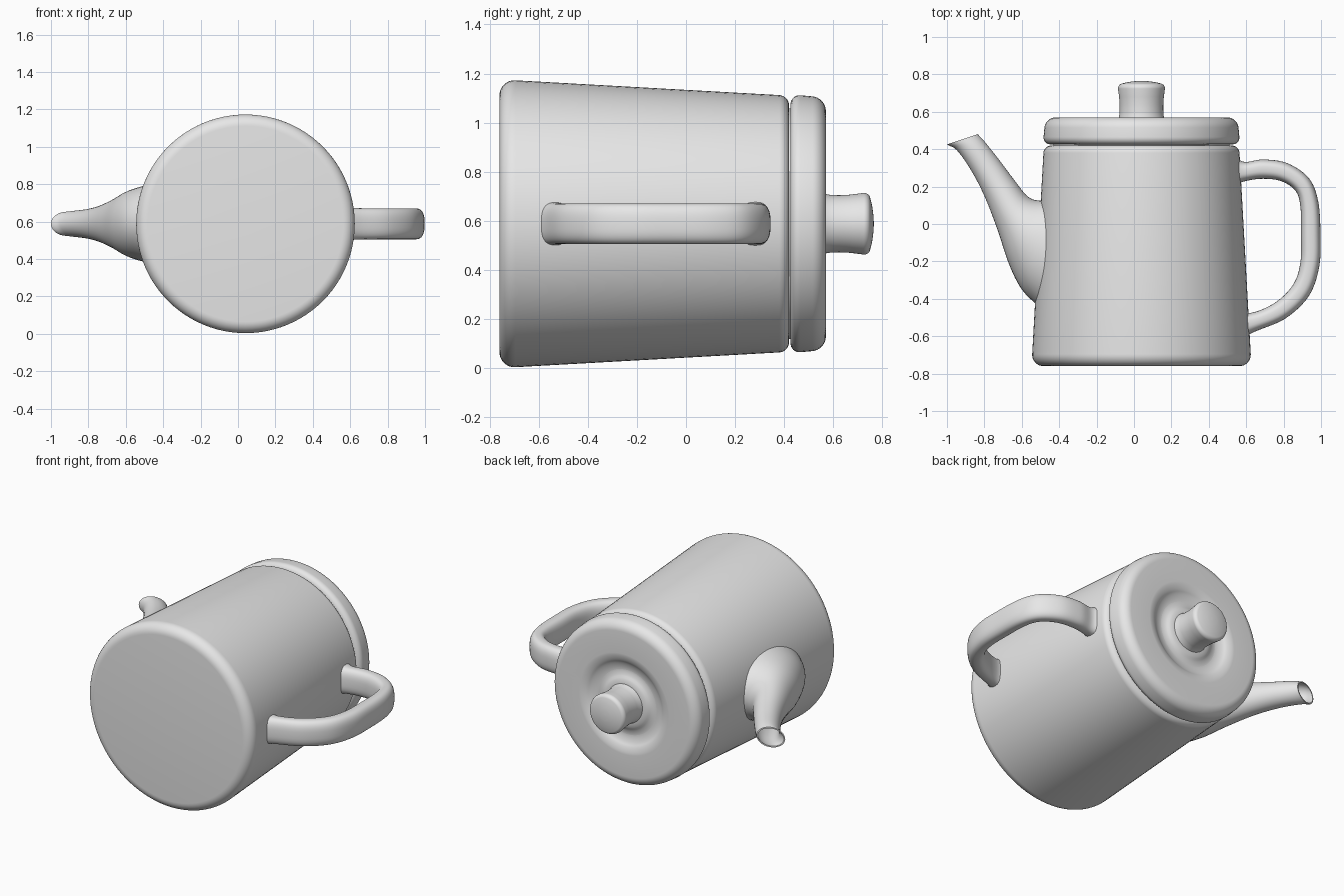
import bpy
import bmesh
from math import cos, sin, pi, radians, copysign
from mathutils import Vector

cube = bpy.data.objects.get("Cube")
if cube:
    bpy.data.objects.remove(cube, do_unlink=True)

CX, CZ = 0.04, 0.588   # axis of the pot, running along y

grey = bpy.data.materials.new("plain_grey")
grey.use_nodes = True
grey.diffuse_color = (0.8, 0.8, 0.8, 1)
grey.node_tree.nodes["Principled BSDF"].inputs["Base Color"].default_value = (0.8, 0.8, 0.8, 1)


def finish(name, bm, angle=40):
    bmesh.ops.recalc_face_normals(bm, faces=bm.faces)
    mesh = bpy.data.meshes.new(name)
    bm.to_mesh(mesh)
    bm.free()
    mesh.materials.append(grey)
    obj = bpy.data.objects.new(name, mesh)
    bpy.context.collection.objects.link(obj)
    bpy.ops.object.select_all(action='DESELECT')
    obj.select_set(True)
    bpy.context.view_layer.objects.active = obj
    bpy.ops.object.shade_smooth_by_angle(angle=radians(angle))
    return obj


def skin(bm, rings):
    """Bridge consecutive rings of points and cap both ends."""
    loops = [[bm.verts.new(p) for p in ring] for ring in rings]
    n = len(loops[0])
    for a, b in zip(loops, loops[1:]):
        for i in range(n):
            j = (i + 1) % n
            bm.faces.new((a[i], a[j], b[j], b[i]))
    bm.faces.new(loops[0])
    bm.faces.new(loops[-1])


def rounded(points, steps=8):
    """Profile of (radius, y, rounding) with each corner softened."""
    out = []
    for i, (r, y, size) in enumerate(points):
        p = Vector((r, y))
        if size == 0:
            out.append(p)
            continue
        a = p + (Vector(points[i - 1][:2]) - p).normalized() * size
        b = p + (Vector(points[i + 1][:2]) - p).normalized() * size
        for k in range(steps + 1):
            t = k / steps
            w = 1.17 * t * (1 - t) * 1.2   # fuller than a plain parabola
            s = (1 - t) ** 2, w, t * t
            out.append((a * s[0] + p * s[1] + b * s[2]) / sum(s))
    return out


def lathe(name, points, n=96):
    bm = bmesh.new()
    skin(bm, [[(CX + r * cos(2 * pi * i / n), y, CZ + r * sin(2 * pi * i / n))
               for i in range(n)] for r, y in rounded(points)])
    return finish(name, bm)


def smooth_rows(rows, steps=6):
    """Catmull-Rom interpolation through rows of numbers."""
    rows = [Vector(r) for r in rows]
    padded = [rows[0] * 2 - rows[1]] + rows + [rows[-1] * 2 - rows[-2]]
    out = []
    for a, b, c, d in zip(padded, padded[1:], padded[2:], padded[3:]):
        for k in range(steps):
            t = k / steps
            out.append(0.5 * (2 * b + (c - a) * t + (2 * a - 5 * b + 4 * c - d) * t * t
                              + (3 * b - a - 3 * c + d) * t ** 3))
    return out + [rows[-1]]


def section(row, power=2.0, inset=0.0, n=40):
    """Superellipse spanning two edge points in the xy plane, half width in z."""
    x0, y0, x1, y1, w = row
    mid = Vector(((x0 + x1) / 2, (y0 + y1) / 2, CZ))
    half = Vector(((x0 - x1) / 2, (y0 - y1) / 2, 0))
    half -= half.normalized() * inset
    ring = []
    for i in range(n):
        c, s = cos(2 * pi * i / n), sin(2 * pi * i / n)
        c = copysign(abs(c) ** (2 / power), c)
        s = copysign(abs(s) ** (2 / power), s)
        ring.append(mid + half * c + Vector((0, 0, (w - inset) * s)))
    return ring


# Tapered pot with a short neck under the lid
lathe("pot_body", [
    (0.01, -0.76, 0), (0.588, -0.76, 0.065), (0.522, 0.42, 0.04),
    (0.47, 0.42, 0), (0.47, 0.45, 0), (0.01, 0.45, 0)])

# Lid with a shallow moat around the knob
lathe("lid", [
    (0.01, 0.426, 0), (0.527, 0.426, 0.04), (0.514, 0.57, 0.055),
    (0.29, 0.57, 0.03), (0.235, 0.535, 0.03), (0.185, 0.535, 0.02),
    (0.14, 0.56, 0.02), (0.01, 0.56, 0)])

# Knob, slightly flared, with a domed end
lathe("lid_knob", [
    (0.01, 0.53, 0), (0.135, 0.53, 0), (0.117, 0.575, 0.025), (0.116, 0.65, 0.03),
    (0.128, 0.745, 0.022), (0.06, 0.762, 0.03), (0.01, 0.765, 0)])

# Spout: outer edge, inner edge and half width from the lip down into the pot
spout = smooth_rows([
    (-1.0, 0.425, -0.835, 0.48, 0.064), (-0.945, 0.392, -0.79, 0.43, 0.07),
    (-0.87, 0.285, -0.715, 0.335, 0.08), (-0.80, 0.15, -0.64, 0.235, 0.1),
    (-0.73, -0.03, -0.565, 0.145, 0.135), (-0.67, -0.21, -0.49, 0.125, 0.175),
    (-0.60, -0.35, -0.42, 0.15, 0.2), (-0.50, -0.45, -0.36, 0.15, 0.22)])
bm = bmesh.new()
skin(bm, [section(r, inset=0.008) for r in reversed(spout[:22])] + [section(r) for r in spout])
finish("spout", bm)

# Handle: outer edge, inner edge and half width, flared where it meets the pot
handle = smooth_rows([
    (0.53, 0.37, 0.53, 0.20, 0.095), (0.59, 0.332, 0.59, 0.228, 0.084),
    (0.69, 0.345, 0.69, 0.242, 0.083), (0.82, 0.325, 0.79, 0.228, 0.083),
    (0.935, 0.245, 0.865, 0.175, 0.083), (0.985, 0.12, 0.89, 0.09, 0.083),
    (0.997, -0.06, 0.893, -0.06, 0.083), (0.99, -0.23, 0.889, -0.21, 0.083),
    (0.935, -0.385, 0.85, -0.325, 0.083), (0.81, -0.505, 0.755, -0.42, 0.083),
    (0.65, -0.574, 0.625, -0.475, 0.084), (0.57, -0.615, 0.54, -0.45, 0.095)])
bm = bmesh.new()
skin(bm, [section(r, power=2.7) for r in handle])
finish("handle", bm)
